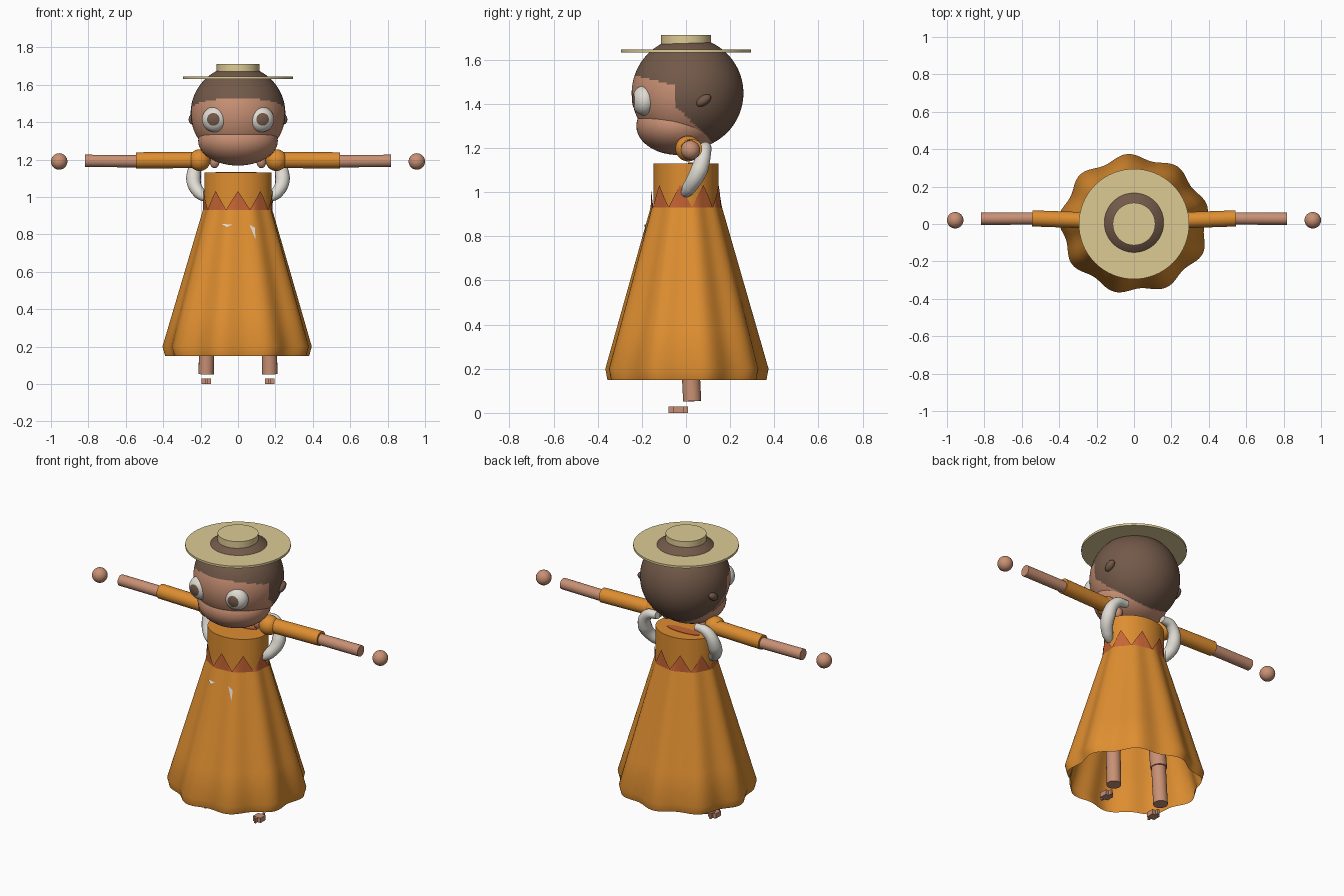
import bpy, bmesh, math
from mathutils import Vector, Matrix

cube = bpy.data.objects.get("Cube")
if cube:
    bpy.data.objects.remove(cube, do_unlink=True)


def material(name, rgb):
    m = bpy.data.materials.new(name)
    m.use_nodes = True
    m.diffuse_color = (*rgb, 1)
    m.node_tree.nodes["Principled BSDF"].inputs["Base Color"].default_value = (*rgb, 1)
    return m


ORANGE = material("orange cloth", (0.73, 0.27, 0.03))
RED = material("rust red cloth", (0.57, 0.13, 0.035))
SKIN = material("skin", (0.58, 0.28, 0.175))
HAIR = material("brown hair", (0.17, 0.1, 0.067))
STRAW = material("pale straw", (0.73, 0.6, 0.3))
WHITE = material("warm white", (0.74, 0.71, 0.65))


def finish(name, bm, *mats, angle=40):
    mesh = bpy.data.meshes.new(name)
    bm.to_mesh(mesh)
    bm.free()
    ob = bpy.data.objects.new(name, mesh)
    bpy.context.collection.objects.link(ob)
    for m in mats:
        mesh.materials.append(m)
    bpy.ops.object.select_all(action="DESELECT")
    ob.select_set(True)
    bpy.context.view_layer.objects.active = ob
    bpy.ops.object.shade_smooth_by_angle(angle=math.radians(angle))
    return ob


def ball(name, loc, radii, mat, rot=None, segs=32):
    bm = bmesh.new()
    bmesh.ops.create_uvsphere(bm, u_segments=segs, v_segments=segs // 2, radius=1)
    m = Matrix.Translation(loc) @ (rot or Matrix()) @ Matrix.Diagonal((*radii, 1))
    bm.transform(m)
    return finish(name, bm, mat)


def rod(name, a, b, r, mat, r2=None, segs=32):
    a, b = Vector(a), Vector(b)
    bm = bmesh.new()
    bmesh.ops.create_cone(bm, cap_ends=True, segments=segs, radius1=r,
                          radius2=r2 or r, depth=(b - a).length)
    turn = (b - a).to_track_quat("Z", "Y").to_matrix().to_4x4()
    bm.transform(Matrix.Translation((a + b) / 2) @ turn)
    return finish(name, bm, mat)


def loft(bm, rings, index=0):
    rows = [[bm.verts.new(p) for p in ring] for ring in rings]
    n = len(rows[0])
    for low, high in zip(rows, rows[1:]):
        for i in range(n):
            j = (i + 1) % n
            bm.faces.new((low[i], low[j], high[j], high[i])).material_index = index
    return rows


# Skirt surface: a flaring oval with nine soft folds
PROFILE = [(0.15, 0.375, 0.35), (0.2, 0.39, 0.36), (0.93, 0.184, 0.16)]
SEGS = 144


def skirt_point(angle, z, out=0.0):
    for (z0, x0, y0), (z1, x1, y1) in zip(PROFILE, PROFILE[1:]):
        if z <= z1:
            break
    t = (z - z0) / (z1 - z0)
    fold = (0.004 + 0.012 * (0.93 - z) / 0.78) * math.cos(9 * (angle - 1.66))
    return Vector(((x0 + (x1 - x0) * t + fold + out) * math.cos(angle),
                   (y0 + (y1 - y0) * t + fold + out) * math.sin(angle), z))


angles = [math.tau * i / SEGS for i in range(SEGS)]
bm = bmesh.new()
loft(bm, [[skirt_point(a, z) for a in angles] for z in (0.15, 0.2, 0.38, 0.56, 0.75, 0.93)])
finish("skirt", bm, ORANGE, angle=60)

# Pointed waistband rising over the bodice
bm = bmesh.new()
top = []
for i, a in enumerate(angles):
    tooth = abs((i / SEGS * 9 + 0.25) % 1 * 2 - 1)
    top.append((0.186 * math.cos(a), 0.157 * math.sin(a), 0.932 + 0.1 * tooth))
loft(bm, [[skirt_point(a, 0.93) for a in angles], top])
finish("waistband", bm, RED)

# Bodice with a capped top
bm = bmesh.new()
rows = loft(bm, [[(0.18 * math.cos(a), 0.147 * math.sin(a), z) for a in angles]
                 for z in (0.92, 1.13)])
bm.faces.new(rows[1])
finish("bodice", bm, ORANGE)
rod("neckline_patch", (-0.01, 0.04, 1.129), (-0.01, 0.04, 1.133), 1, RED)
bpy.context.object.data.transform(
    Matrix.Translation((-0.01, 0.04, 0)) @ Matrix.Diagonal((0.11, 0.03, 1, 1))
    @ Matrix.Translation((0.01, -0.04, 0)))


# Small white patches lying on the front of the skirt
def patch(name, corners):
    bm = bmesh.new()
    bm.faces.new([bm.verts.new(skirt_point(-math.pi / 2 + a, z, 0.006)) for a, z in corners])
    finish(name, bm, WHITE)


patch("skirt_patch_right", [(-0.42, 0.855), (-0.27, 0.84), (-0.13, 0.853)])
patch("skirt_patch_left", [(0.29, 0.852), (0.4, 0.775), (0.42, 0.835)])

# Head: fine sphere, with face and hair split by the hairline
bm = bmesh.new()
bmesh.ops.create_uvsphere(bm, u_segments=112, v_segments=80, radius=0.253)
bm.transform(Matrix.Translation((0, 0.007, 1.448)))
for f in bm.faces:
    c = f.calc_center_median()
    front = c.y < -0.045 and c.z < 1.53 - 0.25 * max(0, c.y + 0.24)
    jaw = c.z < 1.375 - max(0, c.y + 0.03)
    f.material_index = 0 if front or jaw else 1
finish("head", bm, SKIN, HAIR)
ball("jaw", (0, -0.035, 1.3), (0.213, 0.19, 0.132), SKIN, segs=48)

# Hat
rod("hat_brim", (0, 0, 1.632), (0, 0, 1.645), 0.295, STRAW, segs=64)
rod("hat_crown", (0, 0, 1.66), (0, 0, 1.712), 0.114, STRAW, segs=48)

for s, side in ((1, "left"), (-1, "right")):
    # Eye with a pupil cut from its front faces
    bm = bmesh.new()
    bmesh.ops.create_uvsphere(bm, u_segments=40, v_segments=30, radius=1)
    for f in bm.faces:
        f.material_index = int(f.calc_center_median().z > 0.885)
    aim = Vector((s * 0.15, -1, 0)).to_track_quat("Z", "Y").to_matrix().to_4x4()
    bm.transform(Matrix.Translation((s * 0.125, -0.19, 1.415)) @ aim
                 @ Matrix.Diagonal((0.068, 0.068, 0.054, 1)))
    finish(side + "_eye", bm, WHITE, HAIR)

    # Ear
    ball(side + "_ear", (s * 0.242, 0.08, 1.415), (0.022, 0.038, 0.022), HAIR,
         Matrix.Rotation(0.6, 4, "X"), 24)

    # Arm
    ball(side + "_shoulder", (s * 0.205, 0.01, 1.197), (0.058, 0.058, 0.058), ORANGE)
    rod(side + "_sleeve", (s * 0.2, 0.018, 1.197), (s * 0.545, 0.03, 1.196), 0.043, ORANGE)
    rod(side + "_forearm", (s * 0.5, 0.03, 1.191), (s * 0.818, 0.028, 1.193), 0.033, SKIN)
    ball(side + "_hand", (s * 0.956, 0.02, 1.19), (0.044, 0.044, 0.044), SKIN)
    ball(side + "_collarbone", (s * 0.125, 0.01, 1.19), (0.026, 0.025, 0.036), SKIN)

    # Curled white strap beside the bodice
    curve = bpy.data.curves.new(side + "_strap", "CURVE")
    curve.dimensions = "3D"
    curve.bevel_depth = 0.036
    curve.bevel_resolution = 5
    curve.use_fill_caps = True
    path = [(0.13, 0.09, 1.205, 0.6), (0.2, 0.085, 1.19, 0.85), (0.238, 0.06, 1.1, 1.1),
            (0.205, 0.015, 1.02, 0.9), (0.14, -0.015, 0.98, 0.4)]
    spline = curve.splines.new("BEZIER")
    spline.bezier_points.add(len(path) - 1)
    for p, (x, y, z, r) in zip(spline.bezier_points, path):
        p.co = (s * x, y, z)
        p.radius = r
        p.handle_left_type = p.handle_right_type = "AUTO"
    curve.materials.append(WHITE)
    strap = bpy.data.objects.new(side + "_strap", curve)
    bpy.context.collection.objects.link(strap)

    # Leg and foot
    rod(side + "_thigh", (s * 0.15, 0.0, 0.62), (s * 0.165, 0.018, 0.29), 0.047, SKIN)
    rod(side + "_shin", (s * 0.165, 0.015, 0.32), (s * 0.17, 0.028, 0.053), 0.041, SKIN)
    bm = bmesh.new()
    bmesh.ops.create_cube(bm, size=1)
    bm.transform(Matrix.Translation((s * 0.17, -0.035, 0.015))
                 @ Matrix.Diagonal((0.052, 0.09, 0.03, 1)))
    upright = [e for e in bm.edges
               if abs(e.verts[0].co.z - e.verts[1].co.z) > 0.02]
    bmesh.ops.bevel(bm, geom=upright, offset=0.02, segments=4, affect="EDGES")
    finish(side + "_foot", bm, SKIN)
